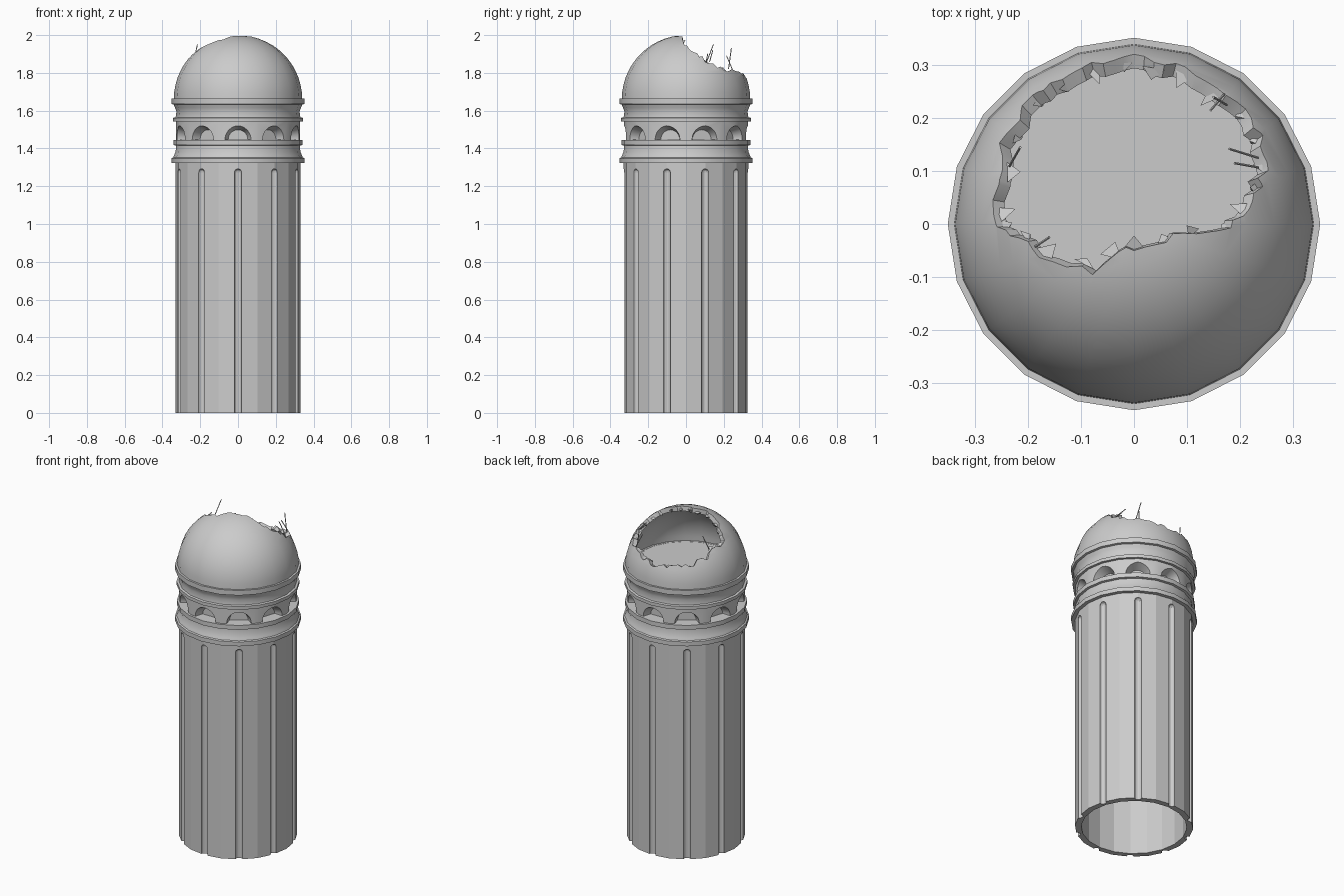
import bpy, bmesh, math, random
from math import sin, cos, pi, radians
from mathutils import Vector, Matrix

random.seed(4)
SIDES = 20
BAYS = 10
DOME_R = 0.34
DOME_BASE = Vector((0, 0, 1.66))

if "Cube" in bpy.data.objects:
    bpy.data.objects.remove(bpy.data.objects["Cube"])


def make_object(name, bm):
    bmesh.ops.recalc_face_normals(bm, faces=bm.faces)
    mesh = bpy.data.meshes.new(name)
    bm.to_mesh(mesh)
    bm.free()
    obj = bpy.data.objects.new(name, mesh)
    bpy.context.collection.objects.link(obj)
    return obj


def lathe(bm, profile, sides=SIDES, centre=(0, 0)):
    """Spin a closed (radius, height) outline around a vertical axis."""
    rings = []
    for r, z in profile:
        if r == 0:
            rings.append([bm.verts.new((*centre, z))] * sides)
        else:
            rings.append([bm.verts.new((centre[0] + r * cos(2 * pi * i / sides),
                                        centre[1] + r * sin(2 * pi * i / sides), z))
                          for i in range(sides)])
    for a, b in zip(rings, rings[1:] + rings[:1]):
        for i in range(sides):
            j = (i + 1) % sides
            corners = list(dict.fromkeys([a[i], a[j], b[j], b[i]]))
            if len(corners) > 2:
                bm.faces.new(corners)


def lathed_object(name, profile):
    bm = bmesh.new()
    lathe(bm, profile)
    return make_object(name, bm)


def activate(obj):
    bpy.ops.object.select_all(action='DESELECT')
    obj.select_set(True)
    bpy.context.view_layer.objects.active = obj


def carve(obj, cutter):
    cutter.hide_render = True
    mod = obj.modifiers.new("carve", 'BOOLEAN')
    mod.operation = 'DIFFERENCE'
    mod.solver = 'EXACT'
    mod.object = cutter
    activate(obj)
    bpy.ops.object.modifier_apply(modifier=mod.name)
    bpy.data.objects.remove(cutter)


def smooth(obj, angle):
    activate(obj)
    bpy.ops.object.shade_smooth_by_angle(angle=radians(angle))


def bay_angles():
    return [-pi / 2 + 2 * pi * i / BAYS for i in range(BAYS)]


def arc(radius, start, end, steps):
    angles = [start + (end - start) * i / steps for i in range(steps + 1)]
    return [(radius * cos(a), radius * sin(a)) for a in angles]


# Hollow shaft with round-topped flutes
shaft = lathed_object("fluted_shaft", [(0.33, 0), (0.33, 1.33), (0.295, 1.33), (0.295, 0)])
bm = bmesh.new()
flute = [(0, -0.1), (0.02, -0.1)]
flute += [(r, 1.272 + z) for r, z in arc(0.02, 0, pi / 2, 4)[:-1]] + [(0, 1.292)]
for a in bay_angles():
    lathe(bm, flute, 12, (0.328 * cos(a), 0.328 * sin(a)))
carve(shaft, make_object("flute_cutter", bm))

# Lower and upper cornices
lower = lathed_object("lower_cornice", [
    (0.29, 1.322), (0.352, 1.322), (0.352, 1.348), (0.343, 1.352), (0.338, 1.365),
    (0.33, 1.385), (0.328, 1.415), (0.341, 1.418), (0.341, 1.445), (0.25, 1.448)])
upper = lathed_object("upper_cornice", [
    (0.25, 1.54), (0.343, 1.542), (0.343, 1.562), (0.33, 1.565), (0.326, 1.595),
    (0.333, 1.615), (0.34, 1.632), (0.352, 1.635), (0.352, 1.665), (0.30, 1.665)])

# Arcade drum with tapering arched niches
drum = lathed_object("arcade_drum", [(0.22, 1.44), (0.328, 1.44), (0.328, 1.55), (0.22, 1.55)])
bm = bmesh.new()
for a in bay_angles():
    place = (Matrix.Rotation(a, 4, 'Z') @ Matrix.Translation((0.315, 0, 1.447))
             @ Matrix.Rotation(pi / 2, 4, 'Y'))
    bmesh.ops.create_cone(bm, cap_ends=True, segments=24, radius1=0.052, radius2=0.085,
                          depth=0.09, matrix=place)
carve(drum, make_object("niche_cutter", bm))

# Floor under the dome
lathed_object("dome_floor", [(0, 1.65), (0.315, 1.65), (0.315, 1.664), (0, 1.664)])

# Dome shell
shell = arc(DOME_R, 0, pi / 2, 14)[:-1] + [(0, DOME_R), (0, 0.312)]
shell += arc(0.312, pi / 2, 0, 14)[1:]
dome = lathed_object("broken_dome", [(r, z + DOME_BASE.z) for r, z in shell])

# Jagged opening, cut radially through the shell
outline = [(-0.27, -0.01), (-0.2, -0.05), (-0.08, -0.1), (0, -0.045), (0.1, -0.025),
           (0.2, 0.0), (0.25, 0.07), (0.25, 0.15), (0.2, 0.235), (0.1, 0.3),
           (0, 0.325), (-0.1, 0.3), (-0.2, 0.25), (-0.265, 0.13)]
rim = []
for p, q in zip(outline, outline[1:] + outline[:1]):
    for k in range(5):
        point = Vector(p).lerp(Vector(q), k / 5)
        jag = random.uniform(-0.017, 0.007) * (1 if point.y < 0.27 else 0.4)
        point += (point - Vector((0, 0.11))).normalized() * jag
        height = math.sqrt(max(DOME_R ** 2 - point.length_squared, 0.005))
        rim.append(Vector((point.x, point.y, height)))
bm = bmesh.new()
apex = bm.verts.new(DOME_BASE)
crown = bm.verts.new(DOME_BASE + Vector((0, 0.25, 0.65)))
edge = [bm.verts.new(DOME_BASE + p * 1.5) for p in rim]
for a, b in zip(edge, edge[1:] + edge[:1]):
    bm.faces.new((apex, a, b))
    bm.faces.new((crown, b, a))
carve(dome, make_object("hole_cutter", bm))

# Loose shards clinging to the broken edge
bm = bmesh.new()
for p in rim[::3]:
    inward = (Vector((0, 0.11, p.z)) - p).normalized()
    side = inward.cross(p).normalized() * random.uniform(0.012, 0.022)
    base = DOME_BASE + p * 0.955
    tip = base + inward * random.uniform(0.012, 0.035)
    tip.z += random.uniform(-0.015, 0.012)
    corners = [base - side, base + side, base - p.normalized() * 0.018, tip]
    v = [bm.verts.new(c) for c in corners]
    for tri in ((0, 1, 3), (1, 2, 3), (2, 0, 3), (0, 2, 1)):
        bm.faces.new([v[i] for i in tri])
make_object("rim_shards", bm)

# Bent reinforcing rods
bm = bmesh.new()
for start, end in [((0.235, 0.125, 1.86), (0.18, 0.142, 1.92)),
                   ((0.235, 0.107, 1.86), (0.19, 0.115, 1.9)),
                   ((0.17, 0.245, 1.82), (0.145, 0.215, 1.89)),
                   ((0.175, 0.225, 1.82), (0.15, 0.24, 1.93)),
                   ((-0.235, 0.11, 1.86), (-0.215, 0.145, 1.95)),
                   ((-0.19, -0.045, 1.92), (-0.16, -0.025, 1.95))]:
    start, end = Vector(start), Vector(end)
    axis = end - start
    place = Matrix.Translation((start + end) / 2) @ axis.to_track_quat('Z', 'Y').to_matrix().to_4x4()
    bmesh.ops.create_cone(bm, cap_ends=True, segments=6, radius1=0.0025, radius2=0.0025,
                          depth=axis.length, matrix=place)
make_object("reinforcing_rods", bm)

for part in (lower, upper, dome):
    smooth(part, 30)
smooth(drum, 30)
